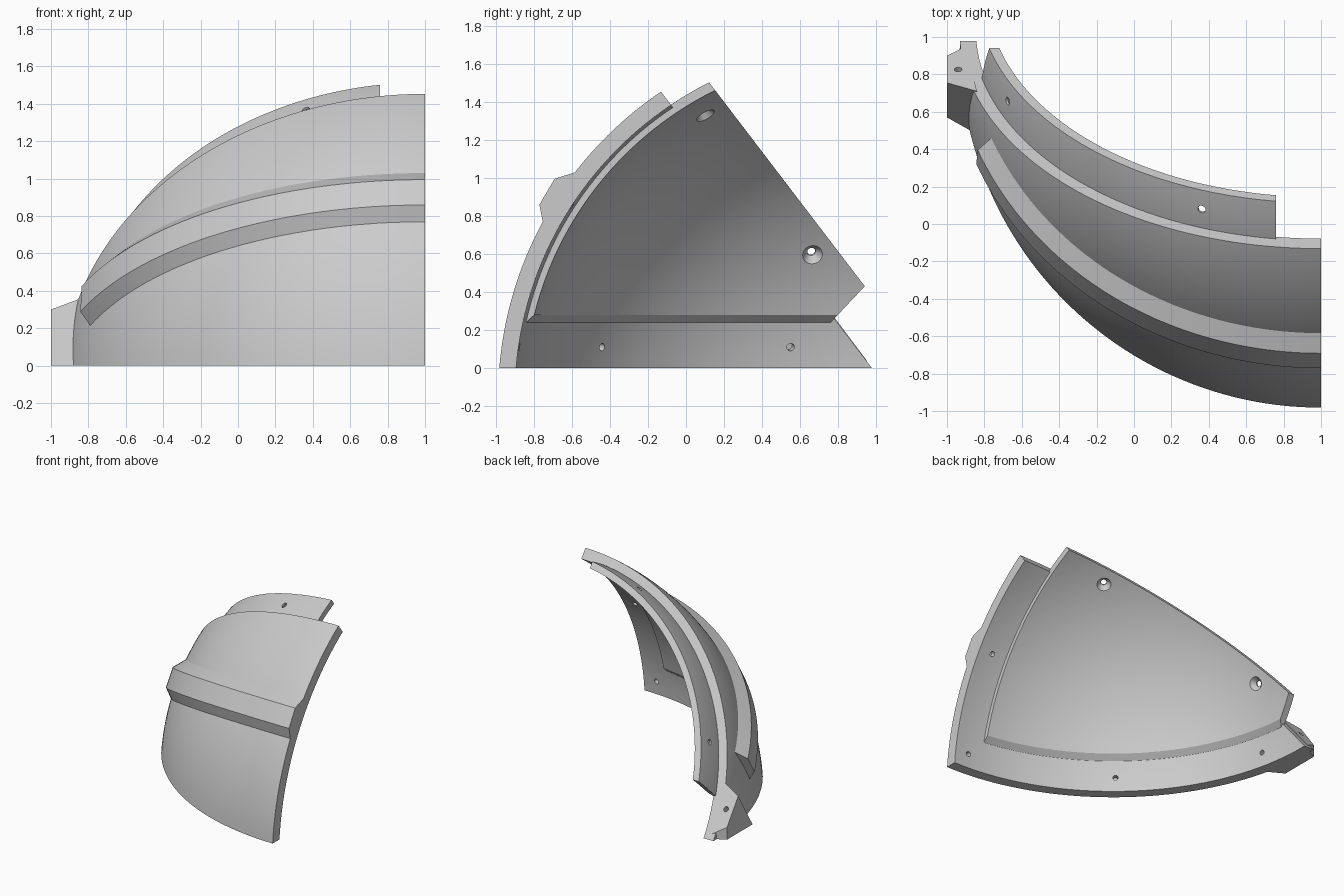
import bpy, bmesh
from math import sin, cos, asin, radians
from mathutils import Vector

if "Cube" in bpy.data.objects:
    bpy.data.objects.remove(bpy.data.objects["Cube"])

grey = bpy.data.materials.new("light_grey")
grey.use_nodes = True
grey.diffuse_color = (0.6, 0.6, 0.6, 1)
grey.node_tree.nodes["Principled BSDF"].inputs["Base Color"].default_value = (0.6, 0.6, 0.6, 1)

CENTRE = Vector((1, 0.95, -0.155))      # centre of the dome
R_OUT, R_IN = 1.938, 1.85               # shell
P_OUT, P_IN = 1.868, 1.817              # lining panel
SLANT = Vector((0, 0.795, 0.607))       # normal of the slanted seam
SIDE = Vector((-1, 0, 0))


def arc(radius, z, n=40, top=1.32):
    """Meridian of the dome from world height z towards the pole."""
    a = asin((z - CENTRE.z) / radius)
    return [(radius * cos(a + (top - a) * i / n), radius * sin(a + (top - a) * i / n))
            for i in range(n + 1)]


def sweep(section, axis, start, degrees, steps):
    """Solid made by turning a closed (radius, height) section about an axis."""
    bm = bmesh.new()
    rings = []
    for i in range(steps + 1):
        t = radians(degrees) * i / steps
        d = start * cos(t) + SIDE * sin(t)
        rings.append([bm.verts.new(CENTRE + axis * h + d * r) for r, h in section])
    n = len(section)
    for a, b in zip(rings, rings[1:]):
        for j in range(n):
            k = (j + 1) % n
            bm.faces.new((a[j], a[k], b[k], b[j]))
    bm.faces.new(rings[0])
    bm.faces.new(rings[-1])
    return bm


def trim(bm, point, normal):
    """Cut away everything beyond a plane and cap the cut."""
    bmesh.ops.bisect_plane(bm, geom=bm.verts[:] + bm.edges[:] + bm.faces[:], dist=1e-5,
                           plane_co=point, plane_no=normal, clear_outer=True)
    bmesh.ops.holes_fill(bm, edges=[e for e in bm.edges if e.is_boundary], sides=0)


def finish(bm, name):
    bmesh.ops.recalc_face_normals(bm, faces=bm.faces[:])
    mesh = bpy.data.meshes.new(name)
    bm.to_mesh(mesh)
    bm.free()
    mesh.materials.append(grey)
    ob = bpy.data.objects.new(name, mesh)
    bpy.context.collection.objects.link(ob)
    return ob


def select(ob):
    bpy.ops.object.select_all(action='DESELECT')
    ob.select_set(True)
    bpy.context.view_layer.objects.active = ob


def drill(ob, point, direction, r1, r2, depth):
    """Bore a round or conical hole centred on a point."""
    bm = bmesh.new()
    bmesh.ops.create_cone(bm, cap_ends=True, segments=16, radius1=r1, radius2=r2, depth=depth)
    turn = direction.to_track_quat('Z', 'Y').to_matrix().to_4x4()
    bmesh.ops.transform(bm, matrix=turn, verts=bm.verts[:])
    bmesh.ops.translate(bm, vec=point, verts=bm.verts[:])
    cutter = finish(bm, "hole_cutter")
    cutter.hide_render = True
    select(ob)
    mod = ob.modifiers.new("hole", 'BOOLEAN')
    mod.operation = 'DIFFERENCE'
    mod.solver = 'EXACT'
    mod.object = cutter
    bpy.ops.object.modifier_apply(modifier=mod.name)
    bpy.data.objects.remove(cutter)


def on_dome(x, z, radius):
    """Point of the dome at a given x and z, on the front half."""
    y = CENTRE.y - (radius ** 2 - (x - CENTRE.x) ** 2 - (z - CENTRE.z) ** 2) ** 0.5
    return Vector((x, y, z))


UP, FRONT = Vector((0, 0, 1)), Vector((0, -1, 0))

# Outer shell, trimmed along the slanted seam
bm = sweep(arc(R_OUT, 0) + arc(R_IN, 0)[::-1], UP, FRONT, 110, 64)
trim(bm, SLANT * 0.777, SLANT)
shell = finish(bm, "outer_shell")

# Lining panel with a chamfered lower edge, overhanging the slanted seam
foot = arc(R_IN, 0.24)[0]
bm = sweep(arc(P_OUT, 0.24) + arc(P_IN, 0.28)[::-1] + [foot], UP, FRONT, 110, 64)
trim(bm, Vector((0.76, 0, 0)), Vector((1, 0, 0)))
trim(bm, SLANT * 1.008, SLANT)
trim(bm, Vector((0, 0.78, 0.26)), Vector((0, 0.73, -0.686)))
panel = finish(bm, "lining_panel")

# Raised rib across the outside
axis = Vector((0, 0.464, 0.886))
rib_section = [(1.89, 0.022), (1.932, 0.022), (1.995, 0.10), (1.987, 0.257), (1.904, 0.342), (1.88, 0.342)]
rib = finish(sweep(rib_section, axis, Vector((0, -0.886, 0.464)), 67.5, 48), "raised_rib")

# Corner tab: a prism lofted outwards from the shell
bm = bmesh.new()
outer = [bm.verts.new((-1, y, z)) for y, z in ((0.57, 0), (0.755, 0.3), (0.9, 0.1), (0.9, 0))]
inner = [bm.verts.new((x, y, z)) for x, y, z in
         ((-0.84, 0.48, 0), (-0.84, 0.71, 0.36), (-0.9, 0.95, 0.04), (-0.9, 0.95, 0))]
for j in range(4):
    k = (j + 1) % 4
    bm.faces.new((outer[j], outer[k], inner[k], inner[j]))
bm.faces.new(outer)
bm.faces.new(inner)
tab = finish(bm, "corner_tab")
drill(tab, Vector((-0.94, 0.82, 0.2)), SLANT, 0.02, 0.02, 0.1)

# Blind peg holes inside the shell rim
back_hole = Vector((-0.787, 0.55, 0.11))
for p in (on_dome(0.88, 0.11, R_IN), on_dome(-0.19, 0.11, R_IN), on_dome(0.88, 0.85, R_IN), back_hole):
    drill(shell, p, (p - CENTRE).normalized(), 0.02, 0.02, 0.1)

# Countersunk screw holes in the overhang of the panel
for p in (Vector((0.37, 0.09, 1.35)), Vector((-0.66, 0.66, 0.61))):
    d = (p - CENTRE).normalized()
    drill(panel, CENTRE + d * 1.84, d, 0.022, 0.022, 0.3)
    drill(panel, CENTRE + d * 1.825, d, 0.07, 0.022, 0.06)

for ob in (shell, panel, rib, tab):
    select(ob)
    bpy.ops.object.shade_smooth_by_angle(angle=radians(25))
